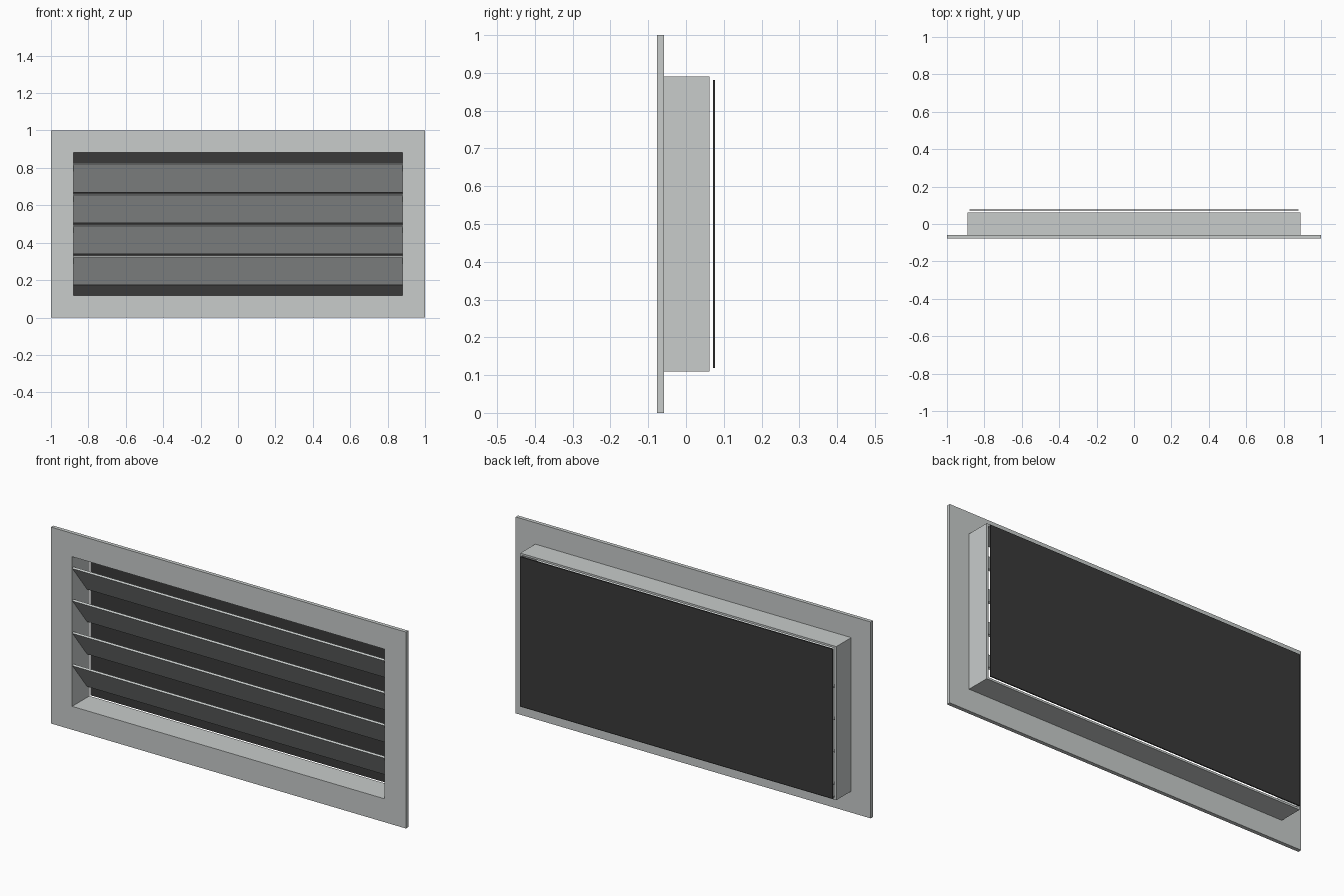
import bpy
import bmesh
import math

if "Cube" in bpy.data.objects:
    bpy.data.objects.remove(bpy.data.objects["Cube"])


def material(name, rgb):
    m = bpy.data.materials.new(name)
    m.diffuse_color = (*rgb, 1.0)
    m.use_nodes = True
    m.node_tree.nodes["Principled BSDF"].inputs["Base Color"].default_value = m.diffuse_color
    return m


GREY = material("light_grey_metal", (0.578, 0.604, 0.597))
DARK = material("dark_mesh", (0.042, 0.042, 0.042))


def add_object(name, bm, mat):
    bmesh.ops.recalc_face_normals(bm, faces=bm.faces)
    mesh = bpy.data.meshes.new(name)
    bm.to_mesh(mesh)
    bm.free()
    mesh.materials.append(mat)
    ob = bpy.data.objects.new(name, mesh)
    bpy.context.collection.objects.link(ob)
    return ob


def box(name, size, centre, mat, tilt=0.0):
    bm = bmesh.new()
    bmesh.ops.create_cube(bm, size=1.0)
    bmesh.ops.scale(bm, vec=size, verts=bm.verts)
    ob = add_object(name, bm, mat)
    ob.location = centre
    ob.rotation_euler.x = tilt
    return ob


def ring(name, outer, inner, y0, y1, mat):
    """Rectangular ring around z = 0.5, given as half width and half height."""
    bm = bmesh.new()
    corners = [(-1, -1), (1, -1), (1, 1), (-1, 1)]

    def loop(half, y):
        return [bm.verts.new((sx * half[0], y, 0.5 + sz * half[1])) for sx, sz in corners]

    loops = [loop(outer, y0), loop(outer, y1), loop(inner, y1), loop(inner, y0)]
    for a in range(4):
        p, q = loops[a], loops[(a + 1) % 4]
        for i in range(4):
            j = (i + 1) % 4
            bm.faces.new((p[i], p[j], q[j], q[i]))
    return add_object(name, bm, mat)


# Front flange and the duct collar behind it
ring("front_flange", (1.0, 0.5), (0.88, 0.381), -0.077, -0.058, GREY)
ring("duct_collar", (0.89, 0.391), (0.88, 0.381), -0.058, 0.062, GREY)

# Tilted louvre slats, front edge high and rear edge low
for i in range(4):
    box(f"louvre_slat_{i + 1}", (1.764, 0.191, 0.01),
        (0, -0.012, 0.2525 + 0.165 * i), GREY, math.radians(-52))

# Thin dark screen just behind the collar
box("rear_screen", (1.76, 0.006, 0.762), (0, 0.074, 0.5), DARK)
